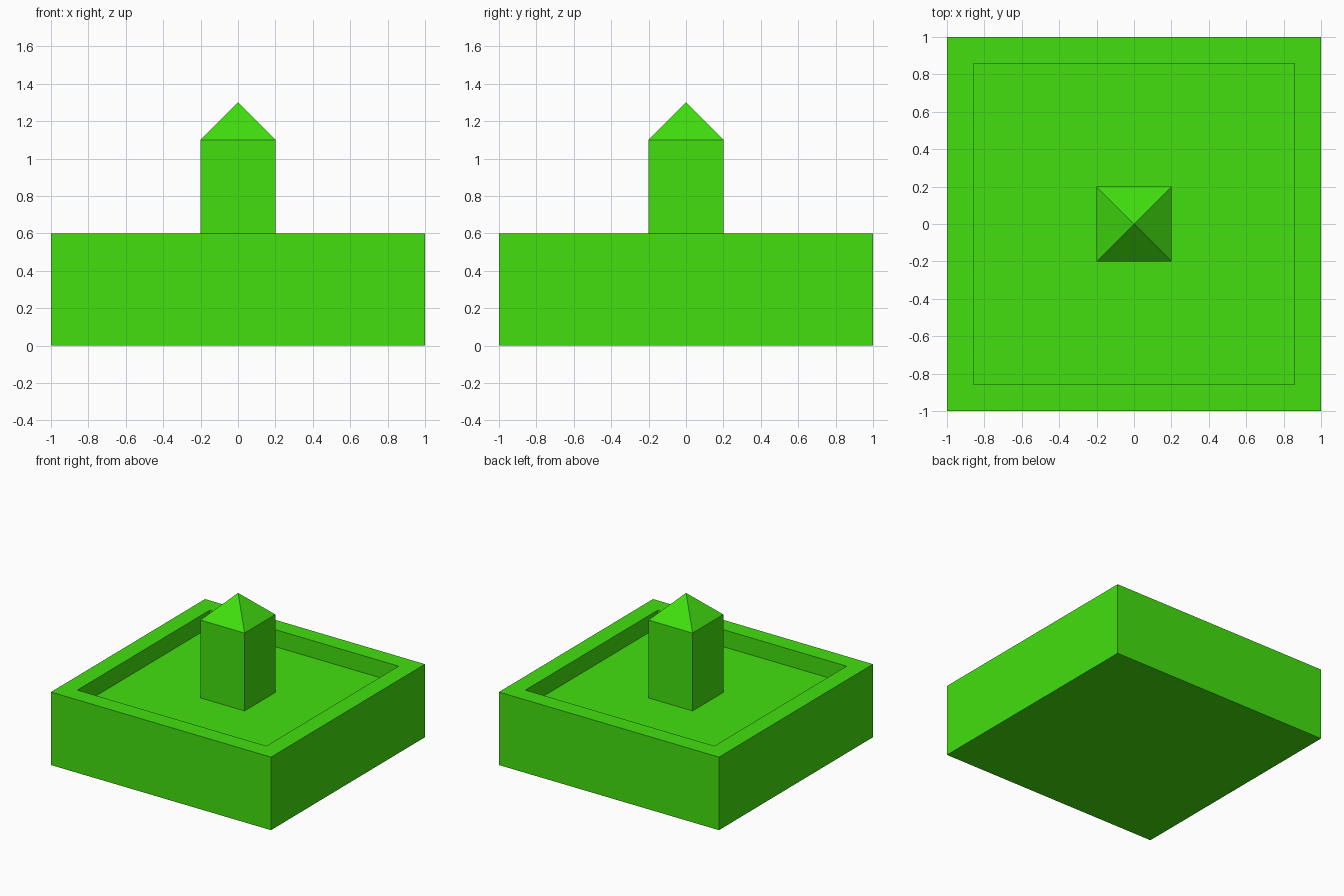
import bpy
import bmesh
from mathutils import Vector

cube = bpy.data.objects.get("Cube")
if cube:
    bpy.data.objects.remove(cube, do_unlink=True)

# Main proportions
RIM, WALL, FLOOR = 0.6, 0.2, 0.46
PILLAR_HALF, EAVES, APEX = 0.2, 1.1, 1.3

green = bpy.data.materials.new("bright_green")
green.use_nodes = True
colour = (0.054, 0.745, 0.0045, 1)
green.diffuse_color = colour
green.node_tree.nodes["Principled BSDF"].inputs["Base Color"].default_value = colour


def add_box(bm, half, bottom, top):
    """Add a square box and return its top face."""
    verts = bmesh.ops.create_cube(bm, size=1)["verts"]
    for v in verts:
        v.co = (v.co.x * 2 * half, v.co.y * 2 * half, top if v.co.z > 0 else bottom)
    bm.normal_update()
    return max(bm.faces, key=lambda f: f.normal.z)


def finish(bm, name):
    bmesh.ops.recalc_face_normals(bm, faces=bm.faces)
    mesh = bpy.data.meshes.new(name)
    bm.to_mesh(mesh)
    bm.free()
    mesh.materials.append(green)
    obj = bpy.data.objects.new(name, mesh)
    bpy.context.collection.objects.link(obj)
    return obj


# Basin: a square block with a shallow recess sunk into its top
bm = bmesh.new()
top = add_box(bm, 1, 0, RIM)
bmesh.ops.inset_region(bm, faces=[top], thickness=WALL)
floor = bmesh.ops.extrude_discrete_faces(bm, faces=[top])["faces"][0]
bmesh.ops.translate(bm, verts=floor.verts, vec=Vector((0, 0, FLOOR - RIM)))
finish(bm, "basin")

# Pillar: a square post whose top is drawn up to a pyramid point
bm = bmesh.new()
top = add_box(bm, PILLAR_HALF, FLOOR, EAVES)
tip = bmesh.ops.poke(bm, faces=[top])["verts"][0]
tip.co.z = APEX
finish(bm, "pillar")
